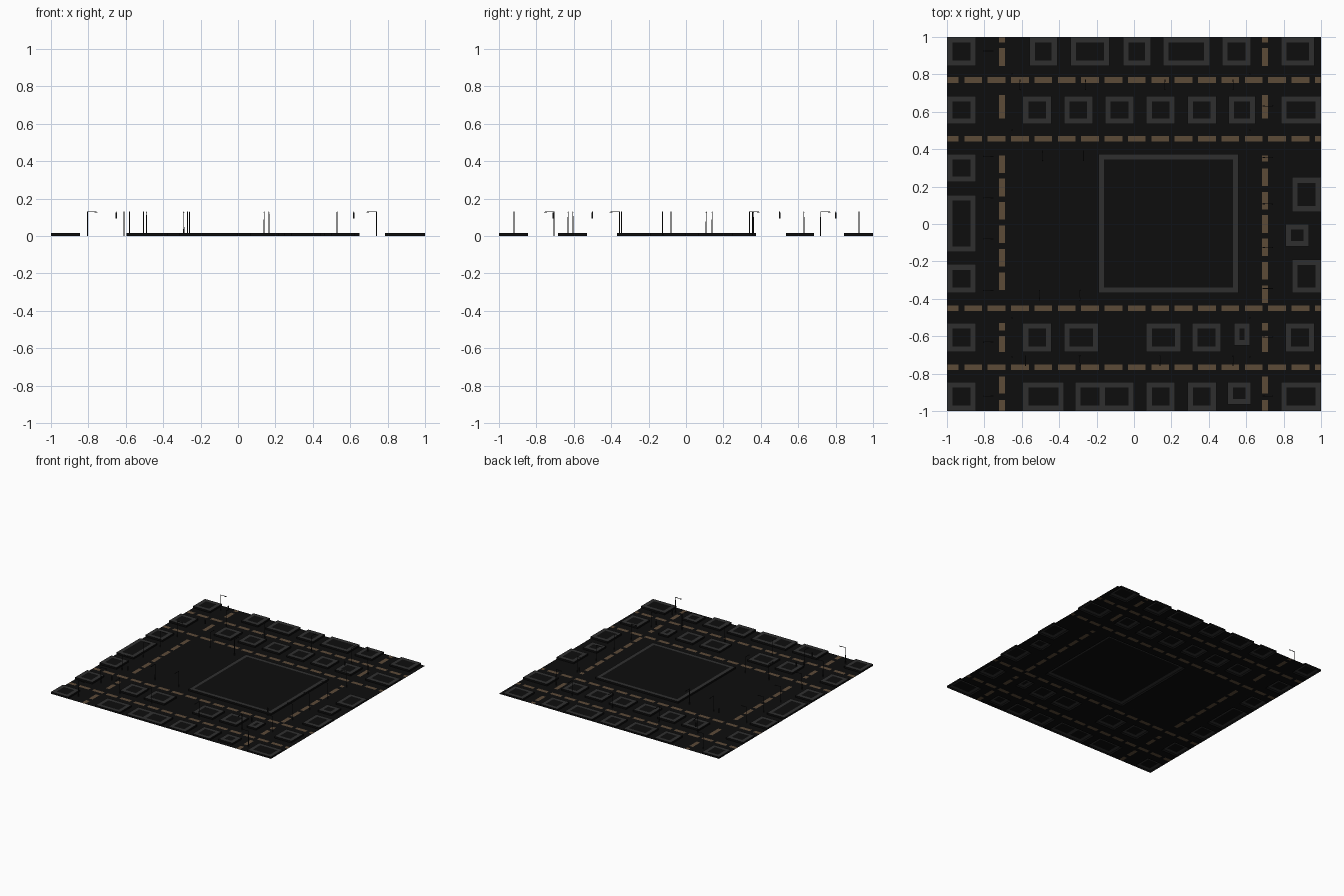
import bpy, bmesh, math
from mathutils import Matrix

if "Cube" in bpy.data.objects:
    bpy.data.objects.remove(bpy.data.objects["Cube"])

H = 0.015      # block height
RIM = 0.03     # pale rim width


def material(name, rgb):
    m = bpy.data.materials.new(name)
    m.diffuse_color = (*rgb, 1)
    m.use_nodes = True
    m.node_tree.nodes["Principled BSDF"].inputs["Base Color"].default_value = m.diffuse_color
    return m


ASPHALT = material("asphalt", (0.004, 0.004, 0.004))
KERB = material("kerb", (0.028, 0.028, 0.028))
PAINT = material("lane_paint", (0.107, 0.069, 0.039))
METAL = material("dark_metal", (0.012, 0.012, 0.012))

# City blocks in rows: (y0, y1, [(x0, x1), ...])
EDGE = (-1, -0.845)
ROWS = [
    (0.845, 1, [EDGE, (-0.56, -0.41), (-0.34, -0.13), (-0.06, 0.09),
                (0.155, 0.405), (0.47, 0.625), (0.785, 0.965)]),
    (0.535, 0.685, [EDGE, (-0.595, -0.44), (-0.375, -0.22), (-0.155, 0),
                    (0.065, 0.22), (0.285, 0.44), (0.505, 0.65), (0.785, 1)]),
    (0.225, 0.375, [EDGE]),
    (-0.15, 0.155, [EDGE]),
    (-0.37, -0.215, [EDGE]),
    (-0.37, 0.375, [(-0.19, 0.56)]),
    (0.065, 0.25, [(0.845, 1)]),
    (-0.12, 0, [(0.81, 0.935)]),
    (-0.37, -0.19, [(0.845, 1)]),
    (-0.685, -0.53, [EDGE, (-0.595, -0.44), (-0.375, -0.19), (0.065, 0.25),
                     (0.31, 0.465), (0.81, 0.965)]),
    (-0.65, -0.53, [(0.535, 0.62)]),
    (-1, -0.845, [EDGE, (-0.595, -0.375), (-0.315, -0.155), (-0.185, 0),
                  (0.065, 0.22), (0.285, 0.44), (0.785, 1)]),
    (-0.965, -0.845, [(0.5, 0.625)]),
]
BLOCKS = [(x0, x1, y0, y1) for y0, y1, xs in ROWS for x0, x1 in xs]

# Painted lane dashes on the four cross streets and two avenues
DASHES = []
for y in (0.77, 0.455, -0.45, -0.765):
    for k in range(17):
        c = -0.985 + 0.125 * k
        DASHES.append((max(-1, c - 0.0475), min(1, c + 0.0475), y - 0.015, y + 0.015))
for x, top in ((-0.705, 0.32), (0.7, 0.25)):
    spans = [(top - 0.125 * k - 0.047, top - 0.125 * k + 0.047) for k in range(6)]
    spans += [(0.845, 0.94), (0.97, 1), (0.565, 0.69), (-0.57, -0.53),
              (-0.685, -0.6), (-0.905, -0.815), (-1, -0.94)]
    if x > 0:
        spans += [(0.335, 0.365), (-0.405, -0.45 + 0.02)]
    DASHES += [(x - 0.016, x + 0.016, a, b) for a, b in spans]


def inside(p, q, r, m=0.0):
    return r[0] + m < p < r[1] - m and r[2] + m < q < r[3] - m


# Plate: a grid cut along every outline, block cells lifted and joined by walls
def build_plate():
    xs, ys = {-1, 1}, {-1, 1}
    for r in BLOCKS:
        for m in (0, RIM):
            xs |= {round(r[0] + m, 4), round(r[1] - m, 4)}
            ys |= {round(r[2] + m, 4), round(r[3] - m, 4)}
    for r in DASHES:
        xs |= {round(r[0], 4), round(r[1], 4)}
        ys |= {round(r[2], 4), round(r[3], 4)}
    xs, ys = sorted(xs), sorted(ys)
    bm = bmesh.new()
    level = {}

    def quad(pts, mat):
        bm.faces.new([bm.verts.new(p) for p in pts]).material_index = mat

    for i in range(len(xs) - 1):
        for j in range(len(ys) - 1):
            a, b, c, d = xs[i], xs[i + 1], ys[j], ys[j + 1]
            p, q = (a + b) / 2, (c + d) / 2
            hit = [r for r in BLOCKS if inside(p, q, r)]
            z, mat = 0, 0
            if hit:
                z = H
                mat = 1 if any(not inside(p, q, r, RIM) for r in hit) else 0
            elif any(inside(p, q, r) for r in DASHES):
                mat = 2
            level[i, j] = z
            quad([(a, c, z), (b, c, z), (b, d, z), (a, d, z)], mat)
    for (i, j), z in level.items():
        if not z:
            continue
        a, b, c, d = xs[i], xs[i + 1], ys[j], ys[j + 1]
        for di, dj, p, q in ((0, -1, (a, c), (b, c)), (1, 0, (b, c), (b, d)),
                             (0, 1, (b, d), (a, d)), (-1, 0, (a, d), (a, c))):
            if not level.get((i + di, j + dj), 0):
                quad([(*p, 0), (*q, 0), (*q, H), (*p, H)], 0)
    bmesh.ops.remove_doubles(bm, verts=bm.verts, dist=1e-5)
    me = bpy.data.meshes.new("city_plate")
    bm.to_mesh(me)
    bm.free()
    for m in (ASPHALT, KERB, PAINT):
        me.materials.append(m)
    bpy.context.collection.objects.link(bpy.data.objects.new("city_plate", me))


def add_box(bm, size, loc):
    bmesh.ops.create_cube(bm, size=1, matrix=Matrix.Translation(loc) @ Matrix.Diagonal((*size, 1)))


def metal_mesh(name, bm):
    me = bpy.data.meshes.new(name)
    bm.to_mesh(me)
    bm.free()
    me.materials.append(METAL)
    return me


# Street lamp: thin post, arm along +x, small lantern at the tip
def lamp_mesh():
    bm = bmesh.new()
    bmesh.ops.create_cone(bm, cap_ends=True, segments=8, radius1=0.003, radius2=0.002,
                          depth=0.13, matrix=Matrix.Translation((0, 0, 0.065)))
    add_box(bm, (0.05, 0.003, 0.003), (0.024, 0, 0.1285))
    add_box(bm, (0.014, 0.006, 0.004), (0.046, 0, 0.127))
    return metal_mesh("street_lamp", bm)


# Hanging signal head
def signal_mesh():
    bm = bmesh.new()
    add_box(bm, (0.008, 0.008, 0.032), (0, 0, 0.11))
    add_box(bm, (0.003, 0.003, 0.006), (0, 0, 0.128))
    return metal_mesh("traffic_signal", bm)


def place(mesh, x, y, turn=0):
    ob = bpy.data.objects.new(mesh.name, mesh)
    ob.location = (x, y, 0)
    ob.rotation_euler.z = math.radians(turn)
    bpy.context.collection.objects.link(ob)


build_plate()
lamp, signal = lamp_mesh(), signal_mesh()
for y in (0.925, 0.36, 0.14, -0.08, -0.355, -0.63, -0.92):
    place(lamp, -0.805, y)
for y in (0.63, 0.355, 0.108, -0.125, -0.345, -0.605, -0.92):
    place(lamp, 0.74, y, 180)
for y, turn, xs in ((0.72, 90, (-0.61, -0.26, 0.165, 0.53)),
                    (0.34, 90, (-0.49, -0.27)),
                    (-0.355, -90, (-0.505, -0.29)),
                    (-0.705, -90, (-0.58, -0.29, 0.14, 0.53))):
    for x in xs:
        place(lamp, x, y, turn)
for x in (-0.65, 0.62):
    for y in (0.8, 0.5, -0.5, -0.71):
        place(signal, x, y)
